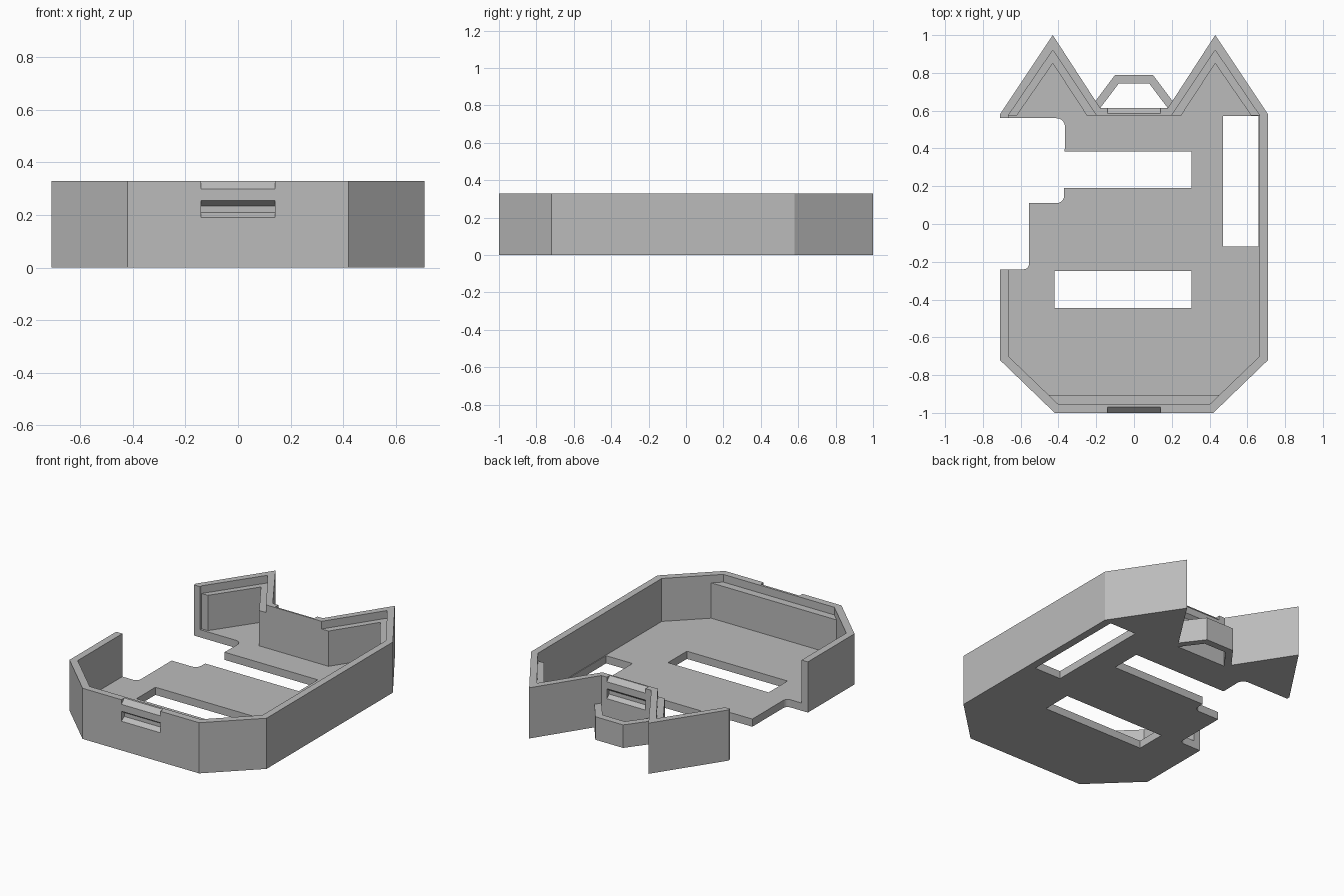
import bpy, bmesh, math
from mathutils import Matrix, Vector

cube = bpy.data.objects.get("Cube")
if cube:
    bpy.data.objects.remove(cube, do_unlink=True)

HEIGHT, FLOOR, STEP = 0.33, 0.05, 0.28

grey = bpy.data.materials.new("plain_grey")
grey.use_nodes = True
grey.diffuse_color = (0.5, 0.5, 0.5, 1)
grey.node_tree.nodes["Principled BSDF"].inputs["Base Color"].default_value = grey.diffuse_color


def prism(name, points, low, high, matrix=Matrix()):
    """Extrude a 2D outline along local z, then place it."""
    bm = bmesh.new()
    face = bm.faces.new([bm.verts.new((x, y, low)) for x, y in points])
    ext = bmesh.ops.extrude_face_region(bm, geom=[face])
    new = [v for v in ext["geom"] if isinstance(v, bmesh.types.BMVert)]
    bmesh.ops.translate(bm, verts=new, vec=(0, 0, high - low))
    bm.transform(matrix)
    bmesh.ops.recalc_face_normals(bm, faces=bm.faces)
    mesh = bpy.data.meshes.new(name)
    bm.to_mesh(mesh)
    bm.free()
    mesh.materials.append(grey)
    obj = bpy.data.objects.new(name, mesh)
    bpy.context.collection.objects.link(obj)
    return obj


def mirrored(half):
    """Close a right-hand half outline with its mirror image."""
    return half + [(-x, y) for x, y in reversed(half)]


def rect(x0, x1, y0, y1):
    return [(x0, y0), (x1, y0), (x1, y1), (x0, y1)]


def arc(cx, cy, r, start, end, steps=5):
    angles = [math.radians(start + (end - start) * i / steps) for i in range(steps + 1)]
    return [(cx + r * math.cos(a), cy + r * math.sin(a)) for a in angles]


def wall_frame(x, y, inward):
    """Local x points into the wall, local y up, local z along the wall."""
    d = Vector(inward).normalized()
    up = Vector((0, 0, 1))
    m = Matrix((d, up, d.cross(up))).transposed().to_4x4()
    m.translation = (x, y, 0)
    return m


# Tray block with two pointed ears
tray = prism("tray", mirrored([(0.42, -1), (0.71, -0.72), (0.71, 0.58),
                               (0.43, 1), (0.18, 0.615)]), 0, HEIGHT)

cutters = []


def cut(*args):
    cutters.append(prism("cutter", *args))


# Main cavity, and the wider cavity above the inner step
cut(mirrored([(0.452, -0.905), (0.665, -0.70), (0.665, 0.575), (0.62, 0.575),
              (0.43, 0.85), (0.25, 0.575)]), FLOOR, 0.5)
cut(mirrored([(0.4, -0.955), (0.665, -0.70), (0.665, 0.575),
              (0.43, 0.92), (0.2, 0.575)]), STEP, 0.5)

# Openings in the floor
cut(rect(0.47, 0.66, -0.12, 0.572), -0.1, 0.1)
cut(rect(-0.42, 0.305, -0.445, -0.25), -0.1, 0.1)
cut(rect(-0.5, 0.305, 0.19, 0.385), -0.1, 0.1)

# Side opening with rounded corners, through wall and floor
cut([(-0.8, -0.24)] + arc(-0.585, -0.21, 0.03, -90, 0) + [(-0.555, 0.11)]
    + arc(-0.41, 0.15, 0.04, -90, 0) + arc(-0.41, 0.515, 0.045, 0, 90)
    + [(-0.8, 0.56)], -0.1, 0.5)

# Latch recess and chamfered lead-in on the front and back walls
for y, inward, depth in ((-1, (0, 1, 0), 0.03), (0.615, (0, -1, 0), 0.025)):
    frame = wall_frame(0, y, inward)
    cut([(-0.02, 0.19), (0, 0.19), (depth, 0.21), (depth, 0.235),
         (0, 0.255), (-0.02, 0.255)], -0.14, 0.14, frame)
    cut([(-0.02, 0.28), (0.04, 0.34), (-0.02, 0.34)], -0.14, 0.14, frame)

# Strap passage curving from the corner wall down through the floor
cut([(-0.02, 0.065), (0.03, 0.065), (0.048, 0.055), (0.058, 0.035), (0.06, -0.02),
     (0.115, -0.02), (0.112, 0.05), (0.09, 0.1), (0.04, 0.13), (-0.02, 0.13)],
    -0.128, 0.128, wall_frame(0.565, -0.86, (-0.695, 0.72, 0)))

for cutter in cutters:
    cutter.hide_render = True
    mod = tray.modifiers.new("cut", "BOOLEAN")
    mod.operation, mod.solver, mod.object = "DIFFERENCE", "EXACT", cutter

# Bake the cuts and drop the cutters
bpy.context.view_layer.update()
result = bpy.data.meshes.new_from_object(
    tray.evaluated_get(bpy.context.evaluated_depsgraph_get()))
tray.modifiers.clear()
tray.data = result
for cutter in cutters:
    bpy.data.objects.remove(cutter, do_unlink=True)

# Low loop between the ears
prism("back_loop", mirrored([(0.08, 0.745), (0.18, 0.612), (0.205, 0.65), (0.1, 0.79)])[:4]
      + [(-0.1, 0.79), (-0.205, 0.65), (-0.18, 0.612), (-0.08, 0.745)], 0, 0.15)
